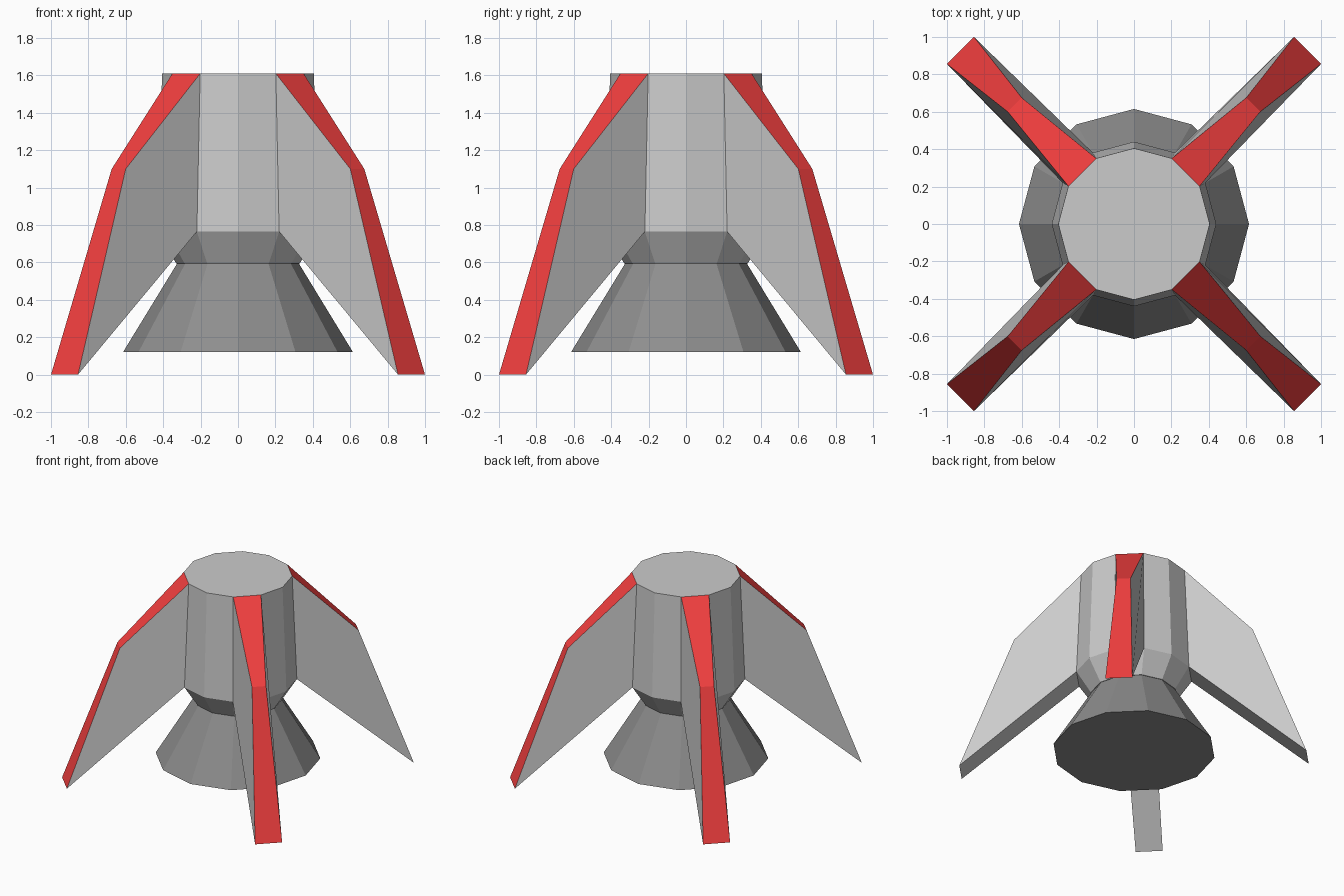
import bpy, bmesh
from math import sin, cos, radians, pi
from mathutils import Matrix

if "Cube" in bpy.data.objects:
    bpy.data.objects.remove(bpy.data.objects["Cube"])

SIDES = 12


def material(name, rgb):
    m = bpy.data.materials.new(name)
    m.diffuse_color = (*rgb, 1)
    m.use_nodes = True
    m.node_tree.nodes["Principled BSDF"].inputs["Base Color"].default_value = m.diffuse_color
    return m


def finish(bm, name, mats=()):
    bmesh.ops.recalc_face_normals(bm, faces=bm.faces)
    me = bpy.data.meshes.new(name)
    bm.to_mesh(me)
    bm.free()
    for m in mats:
        me.materials.append(m)
    ob = bpy.data.objects.new(name, me)
    bpy.context.collection.objects.link(ob)
    return ob


def lathe(name, profile, mats=()):
    """Flat-sided solid of revolution from (radius, z) points, capped at both ends."""
    bm = bmesh.new()
    rings = [[bm.verts.new((r * cos(2 * pi * i / SIDES), r * sin(2 * pi * i / SIDES), z))
              for i in range(SIDES)] for r, z in profile]
    for a, b in zip(rings, rings[1:]):
        for i in range(SIDES):
            j = (i + 1) % SIDES
            bm.faces.new((a[i], a[j], b[j], b[i]))
    bm.faces.new(rings[0])
    bm.faces.new(rings[-1])
    return finish(bm, name, mats)


def fin(name, angle, mats):
    """Fin growing out of one body facet: (distance, half width, z) outline."""
    outline = [(0.391, 0.105, 1.61), (0.902, 0.053, 1.10),
               (1.312, 0.102, 0.0), (0.425, 0.114, 0.765)]
    bm = bmesh.new()
    left, right = ([bm.verts.new((d, s * w, z)) for d, w, z in outline] for s in (1, -1))
    bm.faces.new(left)
    bm.faces.new(right[::-1])
    # outer edge strips are painted, the underside is plain, the root stays open
    for i in range(3):
        f = bm.faces.new((left[i], right[i], right[i + 1], left[i + 1]))
        f.material_index = 1 if i < 2 else 0
    bm.transform(Matrix.Rotation(angle, 4, 'Z'))
    return finish(bm, name, mats)


grey = material("grey", (0.8, 0.8, 0.8))
red = material("red", (0.9, 0.05, 0.05))
dark = material("dark", (0.27, 0.27, 0.27))

# Engine body with tapered lower collar
lathe("body", [(0.33, 0.595), (0.44, 0.765), (0.405, 1.61)])

# Exhaust bell
lathe("exhaust_bell", [(0.615, 0.12), (0.325, 0.595)], [dark])

# Four diagonal fins
for k, label in enumerate(("back_right", "back_left", "front_left", "front_right")):
    fin("fin_" + label, radians(45 + 90 * k), [grey, red])
